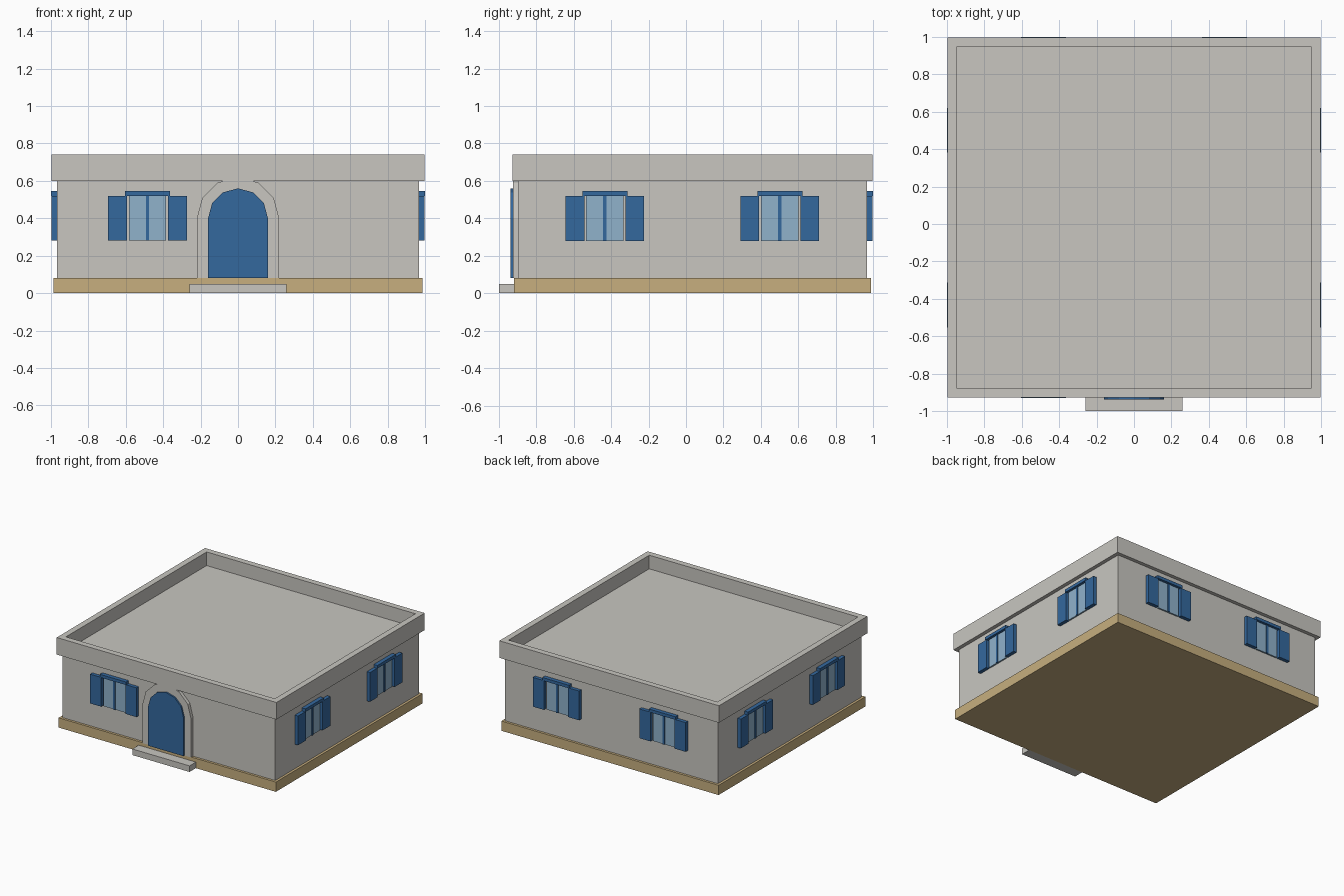
import bpy, bmesh, math
from mathutils import Matrix, Vector

if "Cube" in bpy.data.objects:
    bpy.data.objects.remove(bpy.data.objects["Cube"])


def material(name, rgb):
    m = bpy.data.materials.new(name)
    lin = [((c / 255 + 0.055) / 1.055) ** 2.4 for c in rgb]
    m.diffuse_color = (*lin, 1)
    m.use_nodes = True
    m.node_tree.nodes["Principled BSDF"].inputs["Base Color"].default_value = m.diffuse_color
    return m


PLASTER = material("pale_plaster", (200, 198, 192))
STONE = material("sand_stone", (199, 175, 127))
BLUE = material("blue_paint", (52, 104, 158))
GLASS = material("window_glass", (144, 178, 203))


def finish(name, bm, mat):
    bmesh.ops.recalc_face_normals(bm, faces=bm.faces)
    me = bpy.data.meshes.new(name)
    bm.to_mesh(me)
    bm.free()
    me.materials.append(mat)
    ob = bpy.data.objects.new(name, me)
    bpy.context.collection.objects.link(ob)
    return ob


def box(name, lo, hi, mat, matrix=Matrix()):
    bm = bmesh.new()
    lo, hi = Vector(lo), Vector(hi)
    size = Matrix.Diagonal((*(hi - lo), 1))
    bmesh.ops.create_cube(bm, size=1, matrix=matrix @ Matrix.Translation((lo + hi) / 2) @ size)
    return finish(name, bm, mat)


def arch(name, r, y0, y1, mat):
    # Round-topped panel: straight jambs and a six-sided half circle
    pts = [(r, 0.08)] + [(r * math.cos(math.pi * i / 6), 0.40 + r * math.sin(math.pi * i / 6))
                         for i in range(7)] + [(-r, 0.08)]
    bm = bmesh.new()
    face = bm.faces.new([bm.verts.new((x, y0, z)) for x, z in pts])
    ext = bmesh.ops.extrude_face_region(bm, geom=[face])
    for v in ext["geom"]:
        if isinstance(v, bmesh.types.BMVert):
            v.co.y = y1
    return finish(name, bm, mat)


WX, WF, WB = 0.967, -0.898, 0.967  # wall planes: sides, front, back

# Plinth, walls and door step
box("plinth", (-0.987, -0.918, 0), (0.987, 0.987, 0.08), STONE)
box("walls", (-WX, WF, 0.08), (WX, WB, 0.61), PLASTER)
box("door_step", (-0.26, -1.0, 0), (0.26, -0.917, 0.05), PLASTER)

# Flat roof with raised rim: inset the top face and sink it
bm = bmesh.new()
bmesh.ops.create_cube(bm, size=1, matrix=Matrix.Translation((0, 0.035, 0.67))
                      @ Matrix.Diagonal((1.996, 1.924, 0.14, 1)))
top = max(bm.faces, key=lambda f: f.calc_center_median().z)
bmesh.ops.inset_region(bm, faces=[top], thickness=0.07)
inner = bmesh.ops.extrude_face_region(bm, geom=[top])
bmesh.ops.delete(bm, geom=[top], context="FACES_ONLY")
for v in inner["geom"]:
    if isinstance(v, bmesh.types.BMVert):
        v.co.z = 0.628
finish("roof_with_rim", bm, PLASTER)

# Arched doorway
arch("door_surround", 0.22, WF + 0.01, -0.925, PLASTER)
arch("door", 0.16, WF + 0.01, -0.938, BLUE)


def window(x, y, turn):
    # Local frame: front faces -y, wall plane at y = 0
    m = Matrix.Translation((x, y, 0)) @ Matrix.Rotation(math.radians(turn), 4, "Z")
    box("window_glass", (-0.10, -0.012, 0.28), (0.10, 0.01, 0.52), GLASS, m)
    box("window_mullion", (-0.009, -0.018, 0.28), (0.009, 0.01, 0.52), BLUE, m)
    box("window_head", (-0.12, -0.033, 0.52), (0.12, 0.01, 0.545), BLUE, m)
    for s in (-0.16, 0.16):
        box("shutter", (s - 0.05, -0.029, 0.28), (s + 0.05, 0.01, 0.52), BLUE, m)


# One window in front, two on each other side
window(-0.484, WF, 0)
for s in (-1, 1):
    window(s * 0.484, WB, 180)
    for y in (-0.433, 0.501):
        window(s * WX, y, s * 90)
